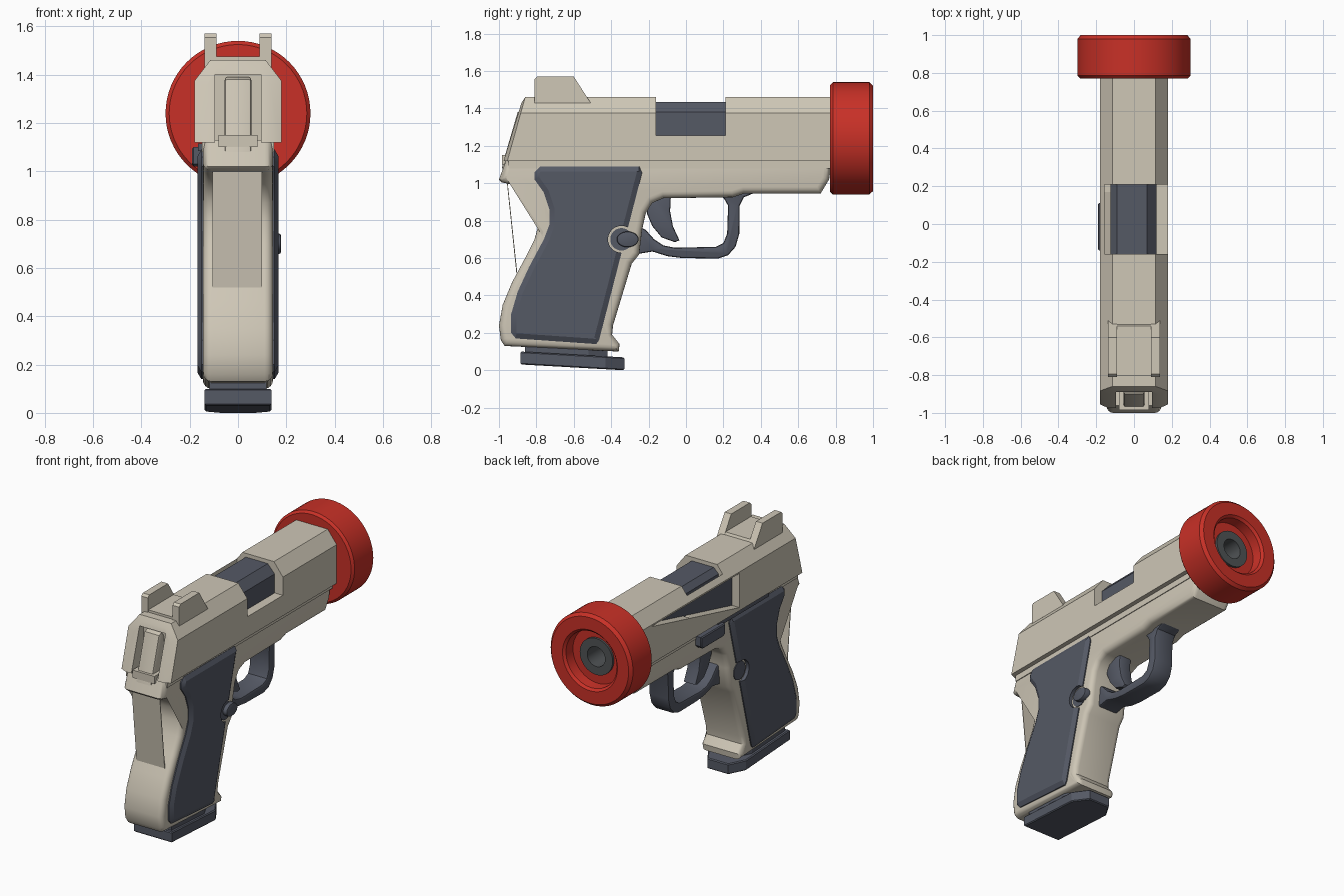
import bpy, bmesh, math
from mathutils import Vector

if "Cube" in bpy.data.objects:
    bpy.data.objects.remove(bpy.data.objects["Cube"])


def material(name, rgb):
    m = bpy.data.materials.new(name)
    m.diffuse_color = (*rgb, 1)
    m.use_nodes = True
    m.node_tree.nodes["Principled BSDF"].inputs["Base Color"].default_value = m.diffuse_color
    return m


CREAM = material("cream", (0.62, 0.57, 0.47))
SLATE = material("slate", (0.09, 0.10, 0.13))
RED = material("red", (0.58, 0.03, 0.02))
GRAY = material("gray", (0.08, 0.087, 0.092))


def loft(name, rings, mat, bevel=0.0, seg=3, angle=35):
    """Join rings of equal length and cap both ends; optionally round the end edges."""
    bm = bmesh.new()
    loops = [[bm.verts.new(p) for p in r] for r in rings]
    n = len(loops[0])
    for a, b in zip(loops, loops[1:]):
        for i in range(n):
            bm.faces.new((a[i], a[(i + 1) % n], b[(i + 1) % n], b[i]))
    caps = [bm.faces.new(loops[0]), bm.faces.new(loops[-1])]
    bmesh.ops.recalc_face_normals(bm, faces=bm.faces)
    if bevel:
        edges = list({e for f in caps for e in f.edges})
        bmesh.ops.bevel(bm, geom=edges, offset=bevel, segments=seg, profile=0.5,
                        affect='EDGES', clamp_overlap=False)
    me = bpy.data.meshes.new(name)
    bm.to_mesh(me)
    bm.free()
    ob = bpy.data.objects.new(name, me)
    bpy.context.collection.objects.link(ob)
    me.materials.append(mat)
    shade(ob, angle)
    return ob


def shade(ob, angle=35):
    bpy.ops.object.select_all(action='DESELECT')
    ob.select_set(True)
    bpy.context.view_layer.objects.active = ob
    bpy.ops.object.shade_smooth_by_angle(angle=math.radians(angle))


def prism(name, pts, x0, x1, mat, **kw):
    """Side profile of (y, z) points swept across x."""
    return loft(name, [[(x, y, z) for y, z in pts] for x in (x0, x1)], mat, **kw)


def circle(y, z, r, n=32, ry=None):
    return [(y + r * math.cos(2 * math.pi * i / n),
             z + (ry or r) * math.sin(2 * math.pi * i / n)) for i in range(n)]


def box(y0, y1, z0, z1):
    return [(y0, z0), (y1, z0), (y1, z1), (y0, z1)]


def cut(ob, cutter):
    m = ob.modifiers.new("cut", 'BOOLEAN')
    m.object = cutter
    m.operation = 'DIFFERENCE'
    m.solver = 'EXACT'
    bpy.context.view_layer.objects.active = ob
    bpy.ops.object.modifier_apply(modifier=m.name)
    bpy.data.objects.remove(cutter)


def lathe(name, prof, mat, zc, n=64):
    """Spin closed (radius, y) profile round the barrel axis."""
    bm = bmesh.new()
    rings = []
    for i in range(n):
        a = 2 * math.pi * i / n
        rings.append([bm.verts.new((r * math.cos(a), y, zc + r * math.sin(a))) for r, y in prof])
    k = len(prof)
    for i in range(n):
        a, b = rings[i], rings[(i + 1) % n]
        for j in range(k):
            bm.faces.new((a[j], a[(j + 1) % k], b[(j + 1) % k], b[j]))
    bmesh.ops.recalc_face_normals(bm, faces=bm.faces)
    me = bpy.data.meshes.new(name)
    bm.to_mesh(me)
    bm.free()
    ob = bpy.data.objects.new(name, me)
    bpy.context.collection.objects.link(ob)
    me.materials.append(mat)
    shade(ob, 30)
    return ob


# Frame and handle
frame_pts = [(-0.96, 1.13), (-1.0, 1.02), (-0.985, 1.005), (-0.90, 0.985), (-0.83, 0.935),
             (-0.79, 0.87), (-0.785, 0.79), (-0.81, 0.70), (-0.86, 0.60), (-0.93, 0.47),
             (-0.98, 0.35), (-1.0, 0.24), (-0.99, 0.16), (-0.97, 0.13), (-0.36, 0.10),
             (-0.355, 0.14), (-0.395, 0.19), (-0.39, 0.24), (-0.29, 0.57), (-0.25, 0.62),
             (-0.235, 0.75), (-0.215, 0.84), (-0.18, 0.895), (-0.12, 0.92), (0.25, 0.925),
             (0.31, 0.945), (0.72, 0.945), (0.765, 1.02), (0.78, 1.13)]
prism("frame", frame_pts, -0.145, 0.145, CREAM, bevel=0.035, seg=4)
prism("frame_rail", box(-0.95, 0.78, 1.08, 1.13), -0.15, 0.15, CREAM)

# Thin back strap plate
prism("back_strap", [(-0.957, 1.0), (-0.953, 1.0), (-0.902, 0.52), (-0.907, 0.52)],
      -0.105, 0.10, CREAM)


# Slide with faceted top and narrowed, slanted tail
def section(y, w, top, lean=0.0):
    k = w / 0.18
    pts = [(-0.18, 1.12), (-0.18, 1.375), (-0.115, 1.46), (0.115, 1.46), (0.18, 1.375), (0.18, 1.12)]
    return [(x * k, y + lean * (z - 1.12), 1.12 + (z - 1.12) * (top - 1.12) / 0.34) for x, z in pts]


slide = loft("slide", [section(-0.975, 0.135, 1.43, 0.28), section(-0.955, 0.18, 1.46, 0.28),
                       section(0.78, 0.18, 1.46)], CREAM, angle=20)
cut(slide, prism("port_cutter", box(-0.16, 0.21, 1.255, 1.6), -0.155, 0.3, CREAM))
cut(slide, prism("side_cutter", [(0.62, 1.365), (-0.30, 1.365), (-0.30, 1.14)],
                 -0.3, -0.118, CREAM))
cut(slide, prism("tail_cutter", box(-1.1, -0.85, 1.05, 1.40), -0.095, 0.095, CREAM))
shade(slide, 20)

# Barrel block seen through the openings
block = [(-0.125, 1.13), (-0.125, 1.40), (-0.09, 1.435), (0.07, 1.435), (0.12, 1.38), (0.12, 1.13)]
loft("barrel_block", [[(x, y, z) for x, z in block] for y in (-0.31, 0.68)], SLATE, angle=20)

# Hammer in the tail slot
hammer_pts = [(-0.985, 1.08), (-0.97, 1.14), (-0.90, 1.38), (-0.87, 1.39), (-0.84, 1.36), (-0.84, 1.08)]
hammer = prism("hammer", hammer_pts, -0.055, 0.055, CREAM, bevel=0.01, seg=2)
prism("hammer_lug", box(-0.985, -0.84, 1.10, 1.15), -0.08, 0.08, CREAM)

# Rear sight: base and two posts
prism("sight_base", [(-0.805, 1.43), (-0.805, 1.475), (-0.54, 1.475), (-0.515, 1.43)],
      -0.135, 0.135, CREAM)
for side in (-1, 1):
    prism("sight_post", [(-0.81, 1.43), (-0.81, 1.555), (-0.795, 1.57), (-0.60, 1.57),
                         (-0.51, 1.43)], side * 0.09, side * 0.138, CREAM)

# Muzzle ring, barrel and bore
ZC = 1.24
lathe("muzzle_ring", [(0.10, 0.77), (0.285, 0.77), (0.30, 0.785), (0.30, 0.98), (0.282, 1.0),
                      (0.20, 1.0), (0.185, 0.985), (0.18, 0.92), (0.10, 0.92)], RED, ZC)
lathe("barrel_tip", [(0.065, 0.72), (0.12, 0.72), (0.12, 0.935), (0.065, 0.935)], GRAY, ZC, 40)
plug = lathe("bore_end", [(0.001, 0.74), (0.07, 0.74), (0.07, 0.785), (0.001, 0.785)], GRAY, ZC, 24)

# Handle panels, notched at the button
panel = [(-0.81, 1.06), (-0.78, 1.09), (-0.25, 1.09), (-0.235, 1.055), (-0.465, 0.16),
         (-0.48, 0.14), (-0.91, 0.17), (-0.935, 0.20), (-0.935, 0.30), (-0.90, 0.42),
         (-0.84, 0.55), (-0.76, 0.70), (-0.73, 0.78), (-0.73, 0.86), (-0.76, 0.95), (-0.81, 1.02)]
for side in (-1, 1):
    rings = []
    cy, cz = -0.62, 0.62
    for x, s in ((0.12, 0), (0.152, 0), (0.168, 0.028)):
        # inset the outer ring by moving each corner along its bisector
        ring = []
        for i, (y, z) in enumerate(panel):
            a, b = Vector(panel[i - 1]), Vector(panel[(i + 1) % len(panel)])
            t = (b - a).normalized()
            ring.append((side * x, y + t.y * s, z - t.x * s))
        rings.append(ring)
    p = loft("handle_panel", rings, SLATE, angle=25)
    cut(p, prism("notch_cutter", circle(-0.345, 0.70, 0.072), side * 0.10, side * 0.3, SLATE))
    shade(p, 25)
    prism("button_seat", circle(-0.345, 0.70, 0.06), side * 0.12, side * 0.15, SLATE)

# Magazine button
prism("release_button", circle(-0.312, 0.70, 0.058, ry=0.042), 0.10, 0.178, SLATE, bevel=0.008, seg=2)

# Slide catch on the left side
prism("slide_catch", [(-0.14, 1.03), (-0.12, 1.02), (0.09, 1.02), (0.11, 1.04), (0.11, 1.10),
                      (-0.14, 1.10)], -0.19, -0.13, SLATE, bevel=0.006, seg=1)
prism("catch_arm", box(-0.63, -0.10, 1.085, 1.115), -0.165, -0.13, SLATE)

# Trigger guard loop
guard = [(0.37, 0.95), (0.31, 0.925), (0.287, 0.88), (0.285, 0.73), (0.265, 0.66), (0.225, 0.615),
         (0.17, 0.597), (-0.02, 0.60), (-0.10, 0.61), (-0.18, 0.635), (-0.27, 0.62), (-0.27, 0.78),
         (-0.215, 0.75), (-0.17, 0.70), (-0.12, 0.667), (-0.06, 0.655), (0.16, 0.66),
         (0.20, 0.68), (0.22, 0.73), (0.225, 0.88), (0.205, 0.915), (0.17, 0.95)]
prism("trigger_guard", guard, -0.072, 0.072, SLATE, bevel=0.012, seg=2)

# Trigger
trigger = [(-0.21, 0.84), (-0.20, 0.95), (-0.08, 0.95), (-0.085, 0.85), (-0.07, 0.77),
           (-0.035, 0.695), (-0.06, 0.685), (-0.13, 0.71), (-0.18, 0.77)]
prism("trigger", trigger, -0.045, 0.045, SLATE, bevel=0.01, seg=2)


# Magazine foot with chamfered front corners
def foot(name, w, y0, y1, zb, zt):
    plan = [(-w, y0), (w, y0), (w, y1 - 0.10), (w * 0.55, y1), (-w * 0.55, y1), (-w, y1 - 0.10)]
    return loft(name, [[(x, y, z - (y - y0) * 0.056) for x, y in plan] for z in (zb, zt)],
                SLATE, bevel=0.006, seg=1, angle=20)


foot("magazine_foot", 0.138, -0.885, -0.33, 0.031, 0.10)
foot("magazine_neck", 0.118, -0.86, -0.42, 0.08, 0.15)
